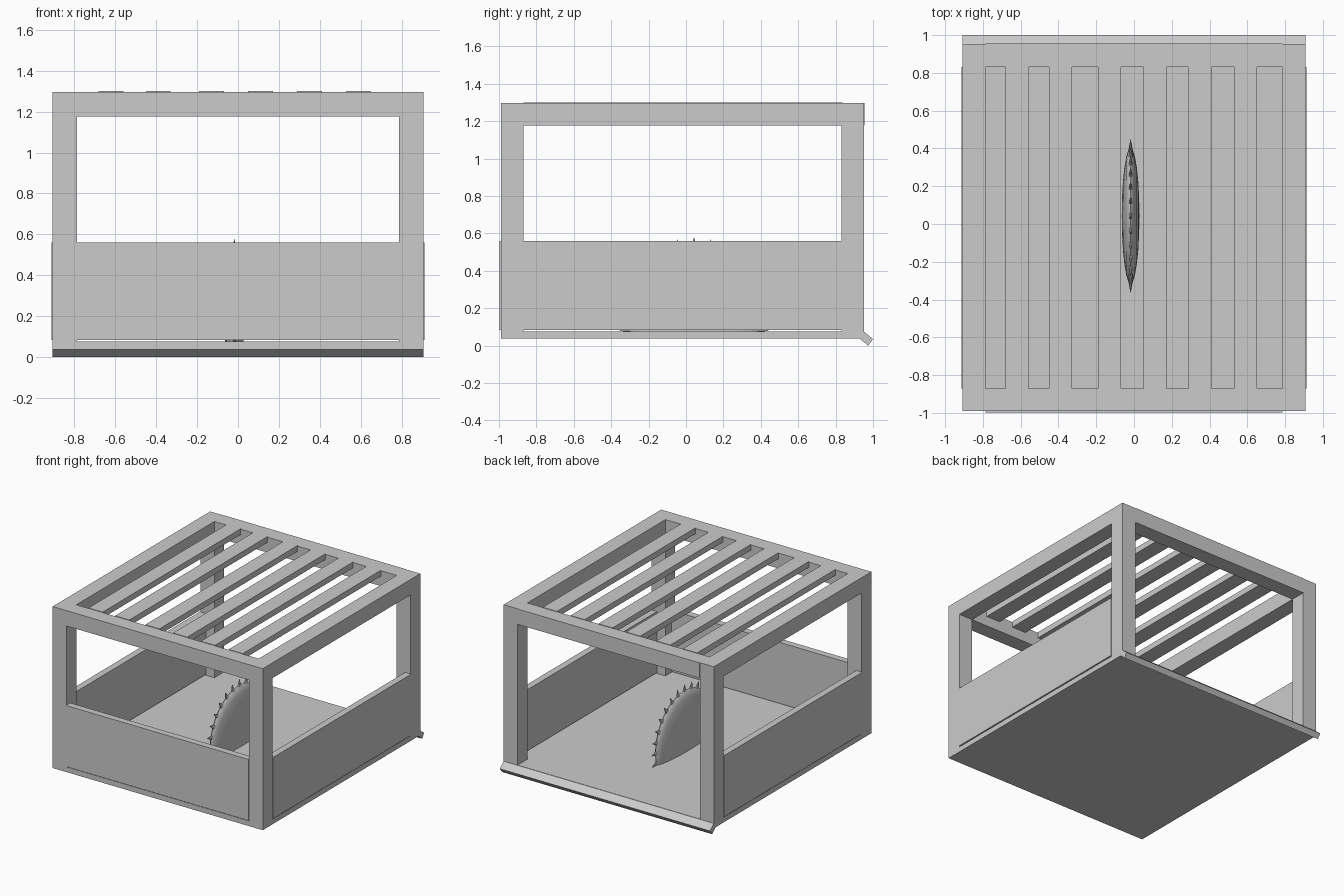
import bpy, bmesh, math
from mathutils import Matrix, Vector

cube = bpy.data.objects.get("Cube")
if cube:
    bpy.data.objects.remove(cube)

grey = bpy.data.materials.new("plain_grey")
grey.use_nodes = True
grey.diffuse_color = (0.6, 0.6, 0.6, 1)
grey.node_tree.nodes["Principled BSDF"].inputs["Base Color"].default_value = (0.6, 0.6, 0.6, 1)


def finish(name, bm):
    bmesh.ops.recalc_face_normals(bm, faces=bm.faces[:])
    mesh = bpy.data.meshes.new(name)
    bm.to_mesh(mesh)
    bm.free()
    mesh.materials.append(grey)
    obj = bpy.data.objects.new(name, mesh)
    bpy.context.collection.objects.link(obj)
    return obj


def box(name, x, y, z):
    """Box from (min, max) ranges."""
    size = Vector((x[1] - x[0], y[1] - y[0], z[1] - z[0]))
    mid = Vector((sum(x), sum(y), sum(z))) / 2
    bm = bmesh.new()
    bmesh.ops.create_cube(bm, size=1, matrix=Matrix.Translation(mid) @ Matrix.Diagonal(size).to_4x4())
    return finish(name, bm)


W, IN = 0.907, 0.787            # outer and inner half width of the frame
FRONT, BACK = -0.99, 0.952      # frame depth
F_IN, B_IN = -0.87, 0.832       # inner faces of the posts
FLOOR, TOP = 0.077, 1.297
RAIL = 1.177                    # underside of the top beams

# Floor slab
box("floor", (-W, W), (FRONT, BACK), (0.037, FLOOR))

# Posts, top side beams and low side walls, on both sides
for side, s in (("right", -1), ("left", 1)):
    span = sorted((s * IN, s * W))
    box(f"front_post_{side}", span, (FRONT, F_IN), (FLOOR, TOP))
    box(f"back_post_{side}", span, (B_IN, BACK), (FLOOR, TOP))
    box(f"top_beam_{side}", span, (F_IN, B_IN), (RAIL, TOP))
    box(f"side_wall_{side}", sorted((s * 0.86, s * 0.912)), (F_IN, B_IN), (0.083, 0.56))

# Front and back top beams, low front wall
box("front_top_beam", (-IN, IN), (FRONT, F_IN), (RAIL, TOP))
box("back_top_beam", (-IN, IN), (B_IN, BACK + 0.003), (RAIL, TOP))
box("front_wall", (-IN, IN), (-0.997, -0.945), (0.083, 0.56))

# Roof slats
for i, x in enumerate((-0.62, -0.39, -0.13, 0.11, 0.35, 0.59)):
    box(f"roof_slat_{i + 1}", (x - 0.061, x + 0.061), (F_IN, B_IN + 0.004), (1.255, TOP + 0.004))

# Sloping lip along the open back
bm = bmesh.new()
lip = [(0.952, 0.075), (1.0, 0.035), (0.974, 0.0), (0.93, 0.037)]
face = bm.faces.new([bm.verts.new((-W, y, z)) for y, z in lip])
new = bmesh.ops.extrude_face_region(bm, geom=[face])["geom"]
bmesh.ops.translate(bm, verts=[v for v in new if isinstance(v, bmesh.types.BMVert)], vec=(2 * W, 0, 0))
finish("back_lip", bm)

# Lens-shaped saw blade with a ring of pointed teeth, sunk into the floor
TEETH, RADIUS = 28, 0.36
bm = bmesh.new()
bmesh.ops.create_uvsphere(bm, u_segments=TEETH, v_segments=12, radius=RADIUS,
                          matrix=Matrix.Diagonal((0.047 / RADIUS, 1, 1, 1)) @ Matrix.Rotation(math.pi / 2, 4, "Y"))
for i in range(TEETH):
    turn = Matrix.Rotation(math.tau * i / TEETH, 4, "X")
    bmesh.ops.create_cone(bm, cap_ends=True, segments=8, radius1=0.022, radius2=0, depth=0.07,
                          matrix=turn @ Matrix.Translation((0, 0, RADIUS + 0.015)) @ Matrix.Diagonal((0.6, 1, 1, 1)))
bmesh.ops.translate(bm, verts=bm.verts[:], vec=(-0.018, 0.043, 0.17))
cut = bmesh.ops.bisect_plane(bm, geom=bm.verts[:] + bm.edges[:] + bm.faces[:],
                             plane_co=(0, 0, 0.06), plane_no=(0, 0, 1), clear_inner=True)
blade = finish("saw_blade", bm)
bpy.context.view_layer.objects.active = blade
blade.select_set(True)
bpy.ops.object.shade_smooth_by_angle(angle=math.radians(35))
